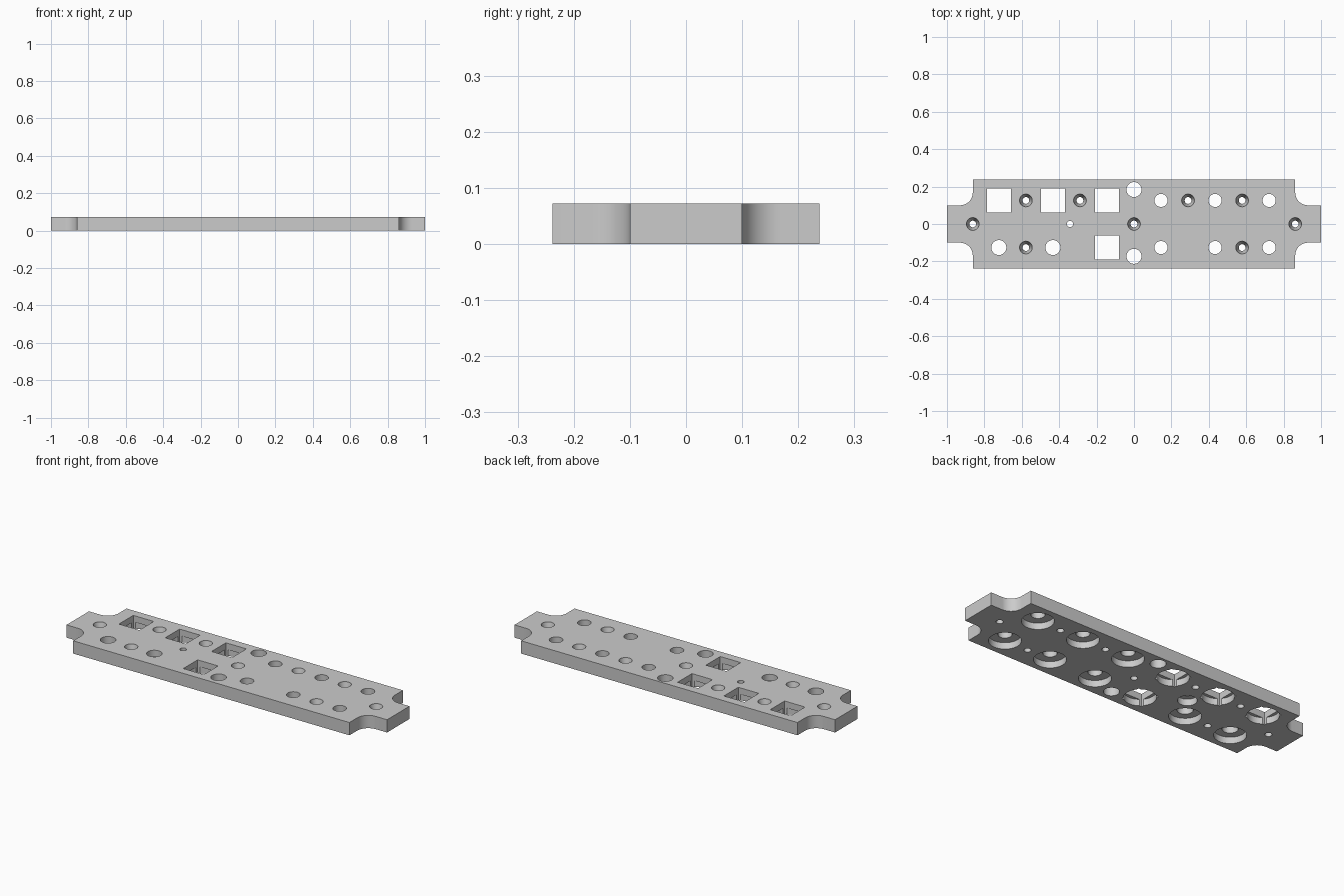
import bpy, bmesh
from math import sin, cos, pi, radians

cube = bpy.data.objects.get("Cube")
if cube:
    bpy.data.objects.remove(cube)

THICK = 0.072      # plate thickness
ROW = 0.126        # distance of each hole row from the centre line
COL = 0.289        # spacing between hole columns
SEG = 48

grey = bpy.data.materials.new("plain_grey")
grey.use_nodes = True
grey.diffuse_color = (0.6, 0.6, 0.6, 1)
grey.node_tree.nodes["Principled BSDF"].inputs["Base Color"].default_value = (0.6, 0.6, 0.6, 1)


def make_object(name, bm):
    bmesh.ops.recalc_face_normals(bm, faces=bm.faces)
    mesh = bpy.data.meshes.new(name)
    bm.to_mesh(mesh)
    bm.free()
    mesh.materials.append(grey)
    obj = bpy.data.objects.new(name, mesh)
    bpy.context.collection.objects.link(obj)
    return obj


def loft(bm, rings):
    """Closed solid through a stack of equal-length point rings."""
    loops = [[bm.verts.new(p) for p in ring] for ring in rings]
    for low, high in zip(loops, loops[1:]):
        for i in range(len(low)):
            j = (i + 1) % len(low)
            bm.faces.new((low[i], low[j], high[j], high[i]))
    bm.faces.new(loops[0][::-1])
    bm.faces.new(loops[-1])


def lathe(bm, x, y, profile):
    """Round cutter from (radius, height) pairs."""
    loft(bm, [[(x + r * cos(2 * pi * i / SEG), y + r * sin(2 * pi * i / SEG), z)
               for i in range(SEG)] for r, z in profile])


def square(bm, x, y, half):
    corners = ((-half, -half), (half, -half), (half, half), (-half, half))
    loft(bm, [[(x + a, y + b, z) for a, b in corners] for z in (-0.03, 0.1)])


# Plate outline: one quarter with a filleted end tab, mirrored around
BODY_X, BODY_Y, TAB_Y, FILLET = 0.862, 0.238, 0.1, 0.068
quarter = [(1, TAB_Y)]
for i in range(17):
    a = -pi / 2 - i * pi / 32
    quarter.append((BODY_X + FILLET + FILLET * cos(a), TAB_Y + FILLET + FILLET * sin(a)))
quarter.append((BODY_X, BODY_Y))
half = quarter + [(-x, y) for x, y in reversed(quarter)]
outline = half + [(-x, -y) for x, y in half]
bm = bmesh.new()
loft(bm, [[(x, y, z) for x, y in outline] for z in (0, THICK)])
plate = make_object("mounting_plate", bm)

# Through openings: squares, round holes and countersunk screw holes
columns = [(i - 2.5) * COL for i in range(6)]
openings = bmesh.new()
for side in (1, -1):
    for i, x in enumerate(columns):
        if i == 2 or (i < 2 and side > 0):
            square(openings, x, side * ROW, 0.064)
        else:
            r = 0.04 if i < 2 else 0.035
            lathe(openings, x, side * ROW, [(r, -0.03), (r, 0.1)])
for y in (0.184, -0.173):
    lathe(openings, 0, y, [(0.04, -0.03), (0.04, 0.1)])
screws = [(-BODY_X, 0), (0, 0), (BODY_X, 0)]
screws += [(x * COL, ROW) for x in (-2, -1, 1, 2)]
screws += [(x * COL, -ROW) for x in (-2, 2)]
for x, y in screws:
    lathe(openings, x, y, [(0.018, -0.03), (0.018, 0.036), (0.034, 0.066), (0.034, 0.1)])
lathe(openings, -0.342, 0, [(0.017, -0.03), (0.017, 0.1)])

# Round recesses in the underside
recesses = bmesh.new()
for x in columns:
    for y in (ROW, -ROW):
        lathe(recesses, x, y, [(0.081, -0.03), (0.081, 0.036)])
lathe(recesses, -0.342, 0, [(0.049, -0.03), (0.049, 0.036)])

bpy.ops.object.select_all(action="DESELECT")
plate.select_set(True)
bpy.context.view_layer.objects.active = plate
for name, cut in (("recess_cutter", recesses), ("opening_cutter", openings)):
    cutter = make_object(name, cut)
    cutter.hide_render = True
    mod = plate.modifiers.new(name, "BOOLEAN")
    mod.operation = "DIFFERENCE"
    mod.solver = "EXACT"
    mod.object = cutter
    bpy.ops.object.modifier_apply(modifier=mod.name)
    bpy.data.objects.remove(cutter)

bpy.ops.object.shade_smooth_by_angle(angle=radians(30))
